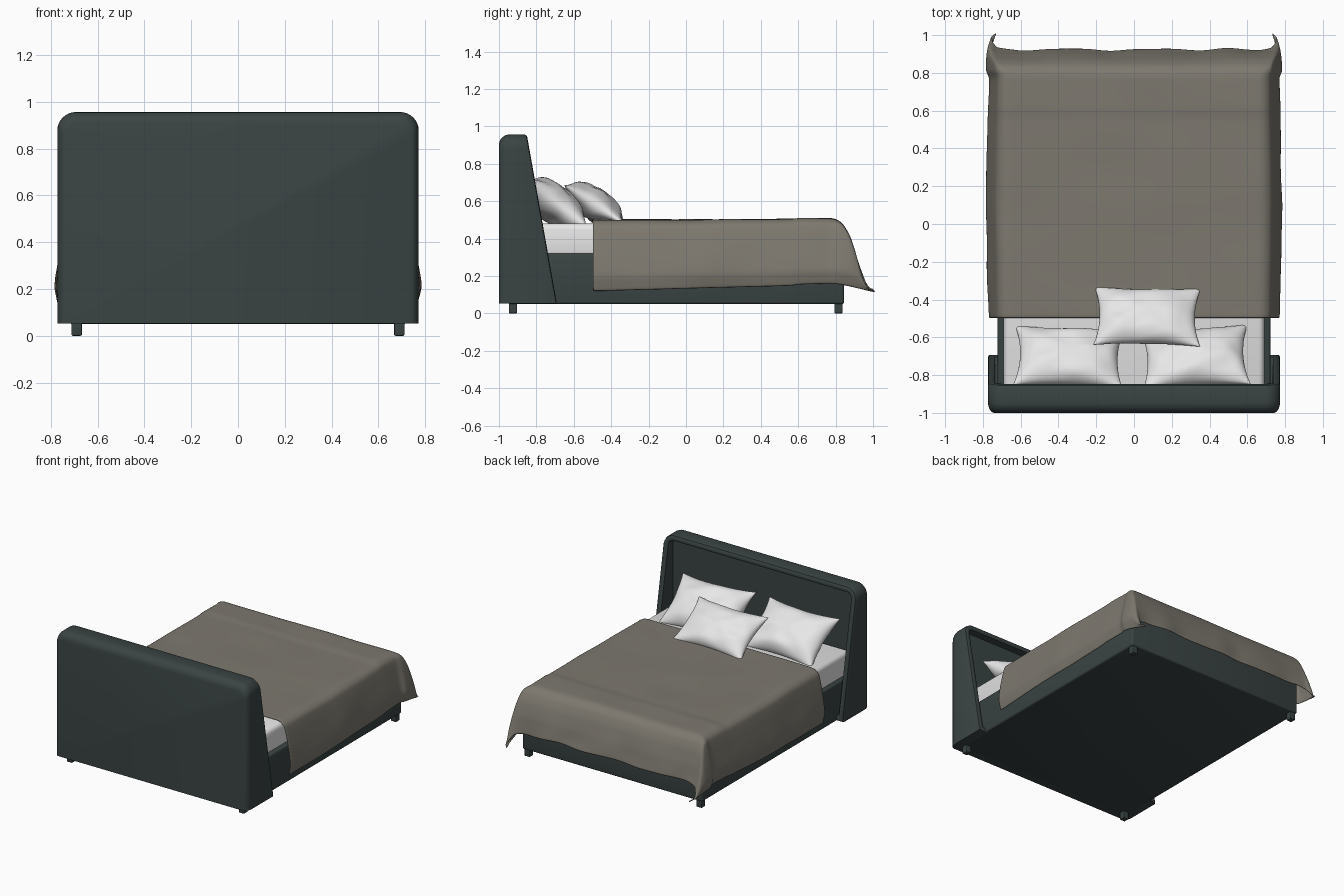
import bpy, bmesh, math
from mathutils import Vector, Matrix, noise

if "Cube" in bpy.data.objects:
    bpy.data.objects.remove(bpy.data.objects["Cube"], do_unlink=True)


def material(name, rgb):
    m = bpy.data.materials.new(name)
    m.use_nodes = True
    m.diffuse_color = (*rgb, 1)
    bsdf = m.node_tree.nodes["Principled BSDF"]
    bsdf.inputs["Base Color"].default_value = (*rgb, 1)
    bsdf.inputs["Roughness"].default_value = 0.8
    return m


UPHOLSTERY = material("dark green upholstery", (0.042, 0.056, 0.056))
BLANKET = material("taupe blanket", (0.205, 0.19, 0.16))
LINEN = material("white linen", (0.8, 0.8, 0.8))


def finish(name, bm, mat, angle=40):
    bmesh.ops.recalc_face_normals(bm, faces=bm.faces)
    me = bpy.data.meshes.new(name)
    bm.to_mesh(me)
    bm.free()
    me.materials.append(mat)
    ob = bpy.data.objects.new(name, me)
    bpy.context.scene.collection.objects.link(ob)
    bpy.ops.object.select_all(action="DESELECT")
    ob.select_set(True)
    bpy.context.view_layer.objects.active = ob
    bpy.ops.object.shade_smooth_by_angle(angle=math.radians(angle))
    return ob


def box(name, lo, hi, mat, bevel):
    lo, hi = Vector(lo), Vector(hi)
    bm = bmesh.new()
    bmesh.ops.create_cube(bm, size=1)
    for v in bm.verts:
        v.co = (lo + hi) / 2 + v.co * (hi - lo)
    bmesh.ops.bevel(bm, geom=bm.edges[:], offset=bevel, segments=3,
                    profile=0.5, affect="EDGES")
    return finish(name, bm, mat)


def grid_faces(bm, rows):
    for a, b in zip(rows, rows[1:]):
        for i in range(len(a) - 1):
            bm.faces.new((a[i], a[i + 1], b[i + 1], b[i]))


# Headboard: arched shell with sloping side wings and a recessed panel
def arch(half, top, radius, bottom):
    pts = [(half, bottom)]
    for k in range(9):
        a = math.pi / 2 * k / 8
        pts.append((half - radius + radius * math.cos(a),
                    top - radius + radius * math.sin(a)))
    return pts + [(-x, z) for x, z in reversed(pts)]


def wing_front(z):
    return -0.69 - 0.16 * (z - 0.05) / 0.9


bm = bmesh.new()
loops = []
for inset, depth in ((0.05, 0), (0.03, 0.006), (0.013, 0.02), (0.003, 0.038), (0, 0.055)):
    pts = arch(0.773 - inset * 0.6, 0.957 - inset, 0.08 - inset * 0.5, 0.052)
    loops.append([bm.verts.new((x, depth - 1, z)) for x, z in pts])
for inset, back in ((0, 0.015), (0.004, 0.004), (0.014, 0), (0.03, 0), (0.038, 0.006)):
    pts = arch(0.773 - inset, 0.957 - inset, 0.08 - inset, 0.052 + inset)
    loops.append([bm.verts.new((x, wing_front(z) - back, z)) for x, z in pts])
pts = arch(0.733, 0.915, 0.04, 0.092)
loops.append([bm.verts.new((x, -0.9, z)) for x, z in pts])
grid_faces(bm, [l + l[:1] for l in loops])
bm.faces.new(loops[0])
bm.faces.new(loops[-1])
finish("headboard", bm, UPHOLSTERY)

# Base, mattress and legs
box("bed_base", (-0.722, -0.95, 0.05), (0.722, 0.845, 0.32), UPHOLSTERY, 0.012)
box("mattress", (-0.69, -0.9, 0.3), (0.69, 0.81, 0.48), LINEN, 0.03)
for side, x in (("right", -0.69), ("left", 0.69)):
    for end, y in (("head", -0.925), ("foot", 0.815)):
        box(f"{end}_{side}_leg", (x - 0.022, y - 0.022, 0),
            (x + 0.022, y + 0.022, 0.07), UPHOLSTERY, 0.005)


# Blanket: sheet draped over both sides and the foot, with flared corners
def lookup(table, f):
    for (f0, *p), (f1, *q) in zip(table, table[1:]):
        if f <= f1:
            t = (f - f0) / (f1 - f0)
            return [a + (b - a) * t for a, b in zip(p, q)]
    return table[-1][1:]


SIDE = ((0, 0, 0), (0.08, 0.035, 0.015), (0.18, 0.068, 0.09), (0.35, 0.087, 0.28),
        (0.6, 0.112, 0.58), (0.8, 0.128, 0.82), (1, 0.108, 1))
FOOT = ((0, 0, 0), (0.08, 0.03, 0.02), (0.18, 0.06, 0.1), (0.35, 0.09, 0.28),
        (0.6, 0.12, 0.6), (1, 0.145, 1))
DROP, TOP = 16, 36


def blanket_point(s, x0, fa, fb, y0):
    ox, da = lookup(SIDE, fa)
    oy, db = lookup(FOOT, fb)
    corner = fa * fb
    side_hem = 0.385 - 0.035 * (y0 + 0.5) / 1.28
    hem = 0.3 + fa * (side_hem - 0.3) + 0.05 * corner
    drop = hem * min((da ** 4 + db ** 4) ** 0.25, 1)
    bulge = 1 - 0.2 * abs(y0 - 0.1) * (fb == 0)
    hang = max(da, db)
    p = Vector((x0 + s * (ox * bulge - 0.035 * corner * fb),
                y0 + oy + 0.085 * corner ** 1.5,
                0.502 + 0.006 * (y0 > 0.6) - drop))
    n = noise.noise_vector(Vector((p.x * 3 + p.y * 2, p.y * 3 - p.x, p.z * 4)))
    fold = math.sin(14 * x0 + 3 * n.x) * db * (1 - fa)
    p.x += s * 0.008 * n.x * da
    p.y += (0.012 * n.y + 0.008 * fold) * db
    p.z += 0.006 * n.z * (1 - hang) + 0.015 * n.y * db
    return p


columns = [(-1, -0.66, 1 - i / DROP) for i in range(DROP)]
columns += [(1 if i > TOP / 2 else -1, -0.66 + 1.32 * i / TOP, 0) for i in range(TOP + 1)]
columns += [(1, 0.66, (i + 1) / DROP) for i in range(DROP)]
lengths = [(0, -0.5 + 1.28 * i / TOP) for i in range(TOP + 1)]
lengths += [((i + 1) / DROP, 0.78) for i in range(DROP)]
bm = bmesh.new()
grid_faces(bm, [[bm.verts.new(blanket_point(s, x, fa, fb, y)) for s, x, fa in columns]
                for fb, y in lengths])
blanket = finish("blanket", bm, BLANKET, 70)
solid = blanket.modifiers.new("thickness", "SOLIDIFY")
solid.thickness = 0.008
solid.offset = -1
blanket.modifiers.new("smoothing", "SUBSURF").render_levels = 1


# Pillows: puffed cushions with pinched corners and creases
def pillow(name, centre, half_x, half_y, puff, tilt, yaw, seed):
    n = 28
    bm = bmesh.new()
    turn = (Matrix.Translation(centre) @ Matrix.Rotation(math.radians(yaw), 4, "Z")
            @ Matrix.Rotation(math.radians(-tilt), 4, "X"))
    for sign in (1, -1):
        rows = []
        for j in range(n + 1):
            row = []
            for i in range(n + 1):
                u = math.sin(math.pi * (i / n - 0.5))
                v = math.sin(math.pi * (j / n - 0.5))
                loft = ((1 - u * u) * (1 - v * v)) ** 0.5
                crease = noise.noise(Vector((u * 2.2 + seed, v * 2.2, sign)))
                radial = math.sin(5 * math.atan2(v, u) + seed) * math.hypot(u, v)
                z = sign * puff * loft * (1 + 0.18 * crease + 0.1 * radial)
                x = half_x * u * (1 - 0.11 * (1 - v * v) * u * u)
                y = half_y * v * (1 - 0.14 * (1 - u * u) * v * v)
                row.append(bm.verts.new(turn @ Vector((x, y, z))))
            rows.append(row)
        grid_faces(bm, rows)
    bmesh.ops.remove_doubles(bm, verts=bm.verts[:], dist=0.0005)
    finish(name, bm, LINEN, 80)


pillow("right_pillow", (-0.345, -0.705, 0.585), 0.29, 0.2, 0.1, 38, -2, 1.3)
pillow("left_pillow", (0.325, -0.705, 0.585), 0.285, 0.2, 0.1, 38, 3, 4.1)
pillow("front_pillow", (0.07, -0.49, 0.585), 0.283, 0.185, 0.085, 33, -1, 7.7)
